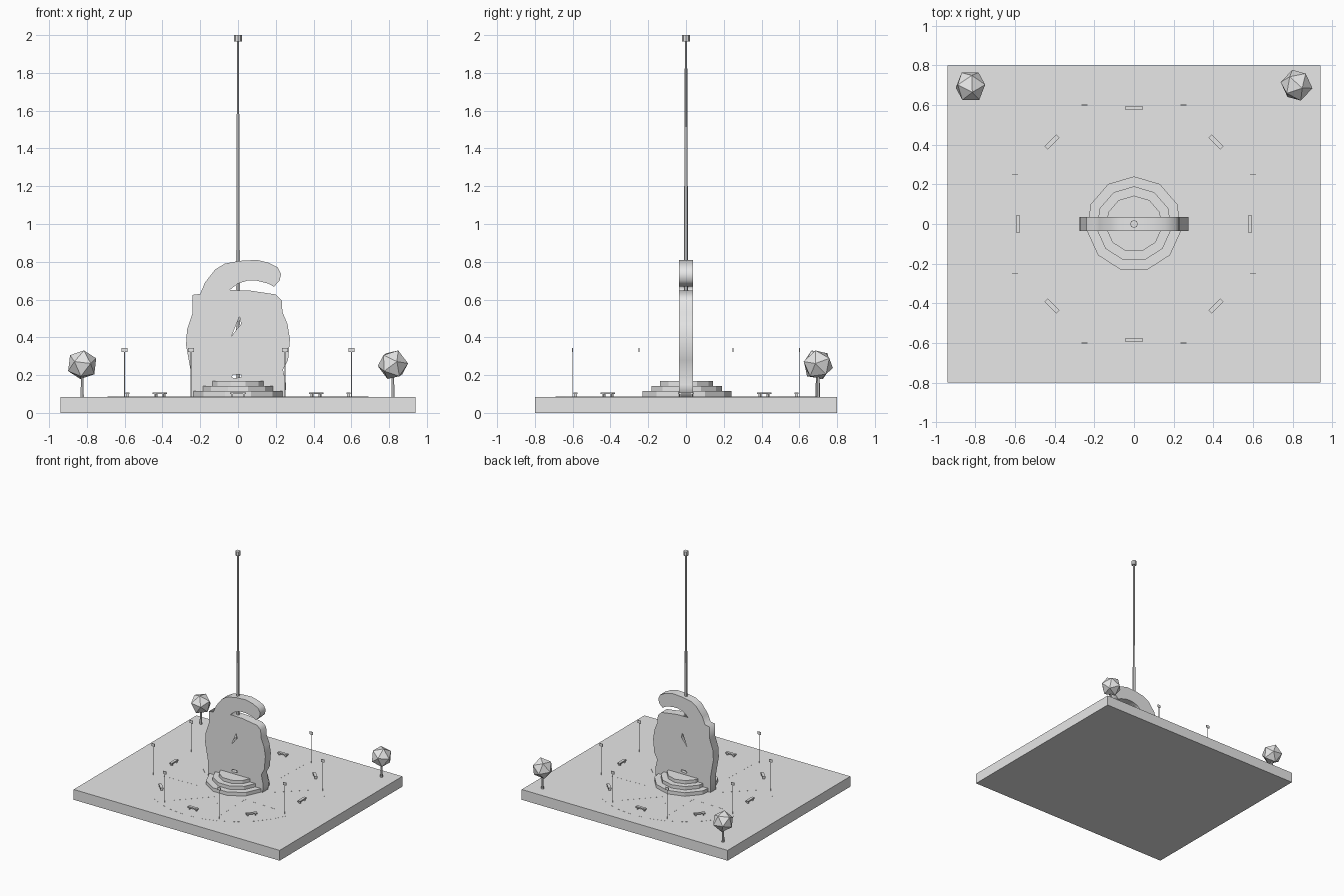
import bpy, bmesh, math
from mathutils import Matrix, Vector

if "Cube" in bpy.data.objects:
    bpy.data.objects.remove(bpy.data.objects["Cube"], do_unlink=True)

grey = bpy.data.materials.new("light_grey")
grey.use_nodes = True
colour = (0.8, 0.8, 0.8, 1)
grey.diffuse_color = colour
grey.node_tree.nodes["Principled BSDF"].inputs["Base Color"].default_value = colour

GROUND = 0.085


def add_object(name, bm):
    mesh = bpy.data.meshes.new(name)
    bmesh.ops.recalc_face_normals(bm, faces=bm.faces)
    bm.to_mesh(mesh)
    bm.free()
    mesh.materials.append(grey)
    obj = bpy.data.objects.new(name, mesh)
    bpy.context.collection.objects.link(obj)
    return obj


def box(name, size, centre, angle=0):
    bm = bmesh.new()
    place = Matrix.Translation(centre) @ Matrix.Rotation(angle, 4, "Z")
    bmesh.ops.create_cube(bm, size=1, matrix=place @ Matrix.Diagonal((*size, 1)))
    return add_object(name, bm)


def cone(name, r1, r2, z1, z2, sides, x=0, y=0):
    bm = bmesh.new()
    bmesh.ops.create_cone(bm, cap_ends=True, segments=sides, radius1=r1, radius2=r2,
                          depth=z2 - z1, matrix=Matrix.Translation((x, y, (z1 + z2) / 2)))
    return add_object(name, bm)


# Ground slab and plaza paving
box("ground_slab", (1.88, 1.6, GROUND), (0, 0, GROUND / 2))
cone("plaza_paving", 0.69, 0.69, GROUND - 0.001, GROUND + 0.0005, 32)

# Eight pointed star inlay
bm = bmesh.new()
points = []
for i in range(16):
    a = math.radians(22.5 * (i + 1))
    r = 0.3 if i % 2 else 0.58
    points.append(bm.verts.new((r * math.cos(a), r * math.sin(a), GROUND)))
face = bm.faces.new(points)
up = bmesh.ops.extrude_face_region(bm, geom=[face])
bmesh.ops.translate(bm, vec=(0, 0, 0.001),
                    verts=[v for v in up["geom"] if isinstance(v, bmesh.types.BMVert)])
add_object("star_inlay", bm)

# Stepped plinth
for name, r, z1, z2 in (("lower_step", 0.24, GROUND, 0.115),
                        ("middle_step", 0.19, 0.115, 0.143),
                        ("upper_step", 0.143, 0.143, 0.17)):
    cone(name, r, r, z1, z2, 11)

# Upright sculpture plate with a hooked top and two openings
outline = [(-.25, .087), (-.25, .22), (-.275, .36), (-.27, .44), (-.24, .53),
           (-.24, .625), (-.2, .63), (-.175, .69), (-.12, .76), (-.07, .79),
           (.01, .805), (.1, .81), (.16, .795), (.21, .77), (.228, .735),
           (.22, .7), (.19, .668), (.16, .685), (.1, .7), (.05, .7), (0, .685),
           (-.045, .65), (.06, .648), (.2, .627), (.232, .595), (.235, .535),
           (.262, .47), (.275, .39), (.265, .28), (.238, .23), (.255, .15), (.25, .087)]
sharp_opening = [(.008, .51), (-.035, .405), (-.005, .445), (.017, .47)]
slot_opening = [(-.035, .19), (-.025, .204), (.015, .204), (.02, .19), (-.02, .183)]
curve = bpy.data.curves.new("sculpture_plate", "CURVE")
curve.dimensions = "2D"
curve.fill_mode = "BOTH"
curve.extrude = 0.036
for loop in (outline, sharp_opening, slot_opening):
    spline = curve.splines.new("POLY")
    spline.points.add(len(loop) - 1)
    for p, (x, z) in zip(spline.points, loop):
        p.co = (x, z, 0, 1)
    spline.use_cyclic_u = True
curve.materials.append(grey)
plate = bpy.data.objects.new("sculpture_plate", curve)
plate.rotation_euler.x = math.pi / 2
bpy.context.collection.objects.link(plate)
bpy.context.view_layer.objects.active = plate
plate.select_set(True)
bpy.ops.object.convert(target="MESH")

# Tall mast
cone("mast", 0.014, 0.006, GROUND, 1.97, 6)
cone("mast_cap", 0.02, 0.02, 1.965, 2.0, 8)

# Ring of benches and lamps
for i in range(8):
    a = i * math.pi / 4
    out = Vector((math.cos(a), math.sin(a), 0))
    along = Vector((-out.y, out.x, 0))
    seat = out * 0.585
    box("bench_seat", (0.022, 0.085, 0.01), seat + Vector((0, 0, 0.104)), a)
    for side in (-1, 1):
        box("bench_leg", (0.016, 0.008, 0.016),
            seat + along * side * 0.03 + Vector((0, 0, 0.092)), a)
    b = a + math.pi / 8
    x, y = 0.65 * math.cos(b), 0.65 * math.sin(b)
    box("lamp_post", (0.005, 0.002, 0.24), (x, y, 0.205))
    box("lamp_head", (0.03, 0.004, 0.023), (x, y, 0.333))

# Two faceted trees at the back corners
for name, x, y, turn in (("right_tree", -0.825, 0.695, 0.3), ("left_tree", 0.82, 0.7, 1.1)):
    cone(name + "_trunk", 0.01, 0.007, GROUND, 0.2, 6, x, y)
    bm = bmesh.new()
    bmesh.ops.create_icosphere(bm, subdivisions=1, radius=0.082,
                               matrix=Matrix.Translation((x, y, 0.255))
                               @ Matrix.Rotation(turn, 4, "Z") @ Matrix.Rotation(0.4, 4, "X"))
    add_object(name + "_crown", bm)
